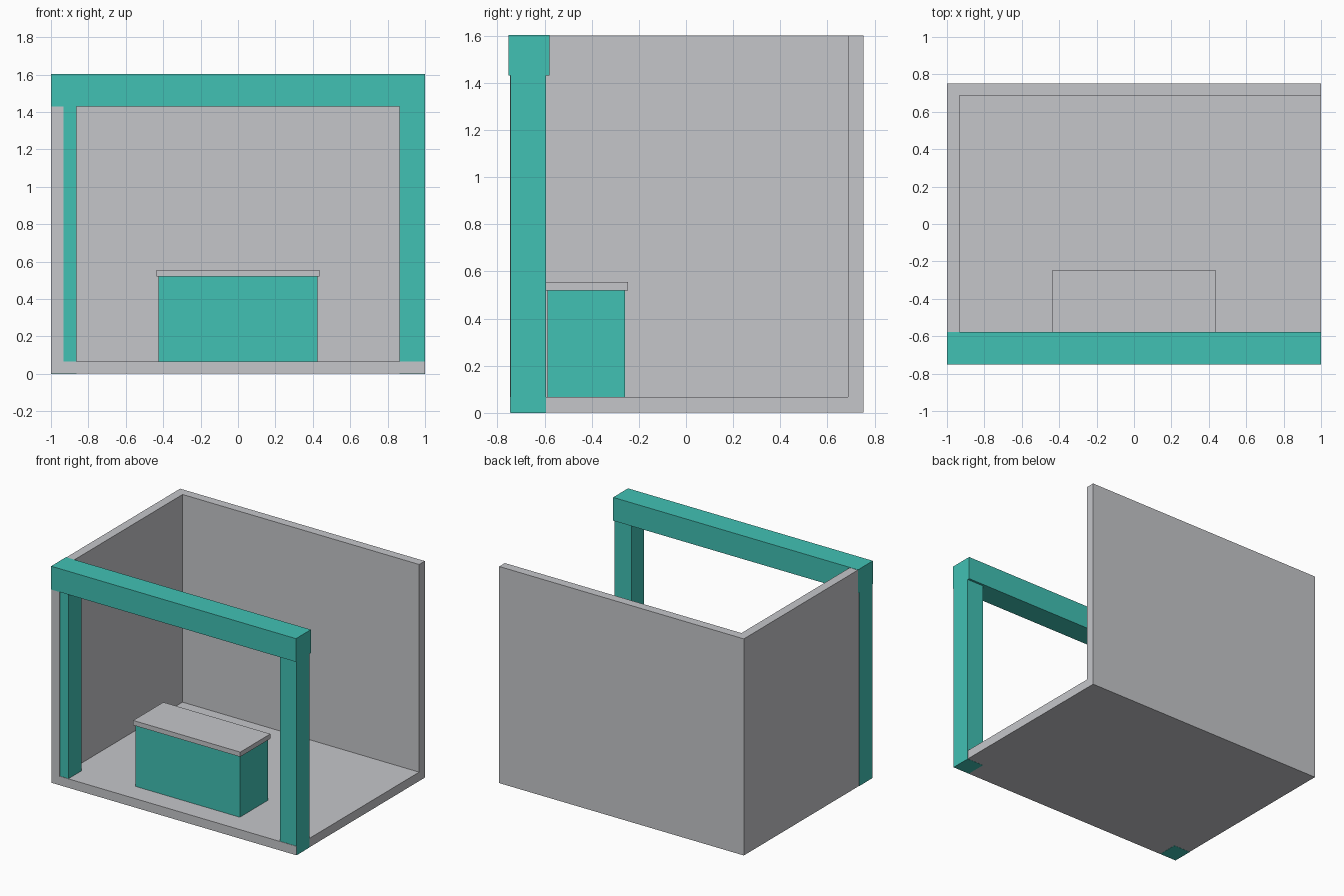
import bpy
import bmesh
from mathutils import Matrix, Vector

default = bpy.data.objects.get("Cube")
if default:
    bpy.data.objects.remove(default, do_unlink=True)


def make_material(name, rgb):
    mat = bpy.data.materials.new(name)
    mat.use_nodes = True
    color = (*rgb, 1.0)
    mat.diffuse_color = color
    mat.node_tree.nodes["Principled BSDF"].inputs["Base Color"].default_value = color
    return mat


grey = make_material("light_grey", (0.56, 0.565, 0.59))
teal = make_material("teal", (0.053, 0.533, 0.456))


def make_box(name, low, high, mat, open_sides=()):
    """Box between two corners; faces pointing along open_sides are removed."""
    low, high = Vector(low), Vector(high)
    bm = bmesh.new()
    place = Matrix.Translation((low + high) / 2) @ Matrix.Diagonal((*(high - low), 1))
    bmesh.ops.create_cube(bm, size=1, matrix=place)
    bm.normal_update()
    gone = [f for f in bm.faces if any(f.normal.dot(Vector(d)) > 0.9 for d in open_sides)]
    bmesh.ops.delete(bm, geom=gone, context="FACES")
    mesh = bpy.data.meshes.new(name)
    bm.to_mesh(mesh)
    bm.free()
    mesh.materials.append(mat)
    obj = bpy.data.objects.new(name, mesh)
    bpy.context.collection.objects.link(obj)
    return obj


# Floor, back wall and one side wall: an open corner thickened inward
shell = make_box("booth_shell", (-0.999, -0.747, 0.001), (0.999, 0.752, 1.6), grey,
                 open_sides=[(1, 0, 0), (0, -1, 0), (0, 0, 1)])
thicken = shell.modifiers.new("thickness", "SOLIDIFY")
thicken.thickness = 0.066
thicken.offset = -1
thicken.use_even_offset = True
thicken.use_quality_normals = True

# Front frame: two posts and a header beam
for side, x0, x1 in (("right", -1, -0.863), ("left", 0.863, 1)):
    make_box(side + "_post", (x0, -0.744, 0), (x1, -0.594, 1.45), teal)
make_box("header_beam", (-1, -0.752, 1.43), (1, -0.578, 1.602), teal)

# Counter with an overhanging top
make_box("counter_body", (-0.426, -0.587, 0.06), (0.426, -0.258, 0.52), teal)
make_box("counter_top", (-0.437, -0.598, 0.52), (0.437, -0.246, 0.555), grey)
